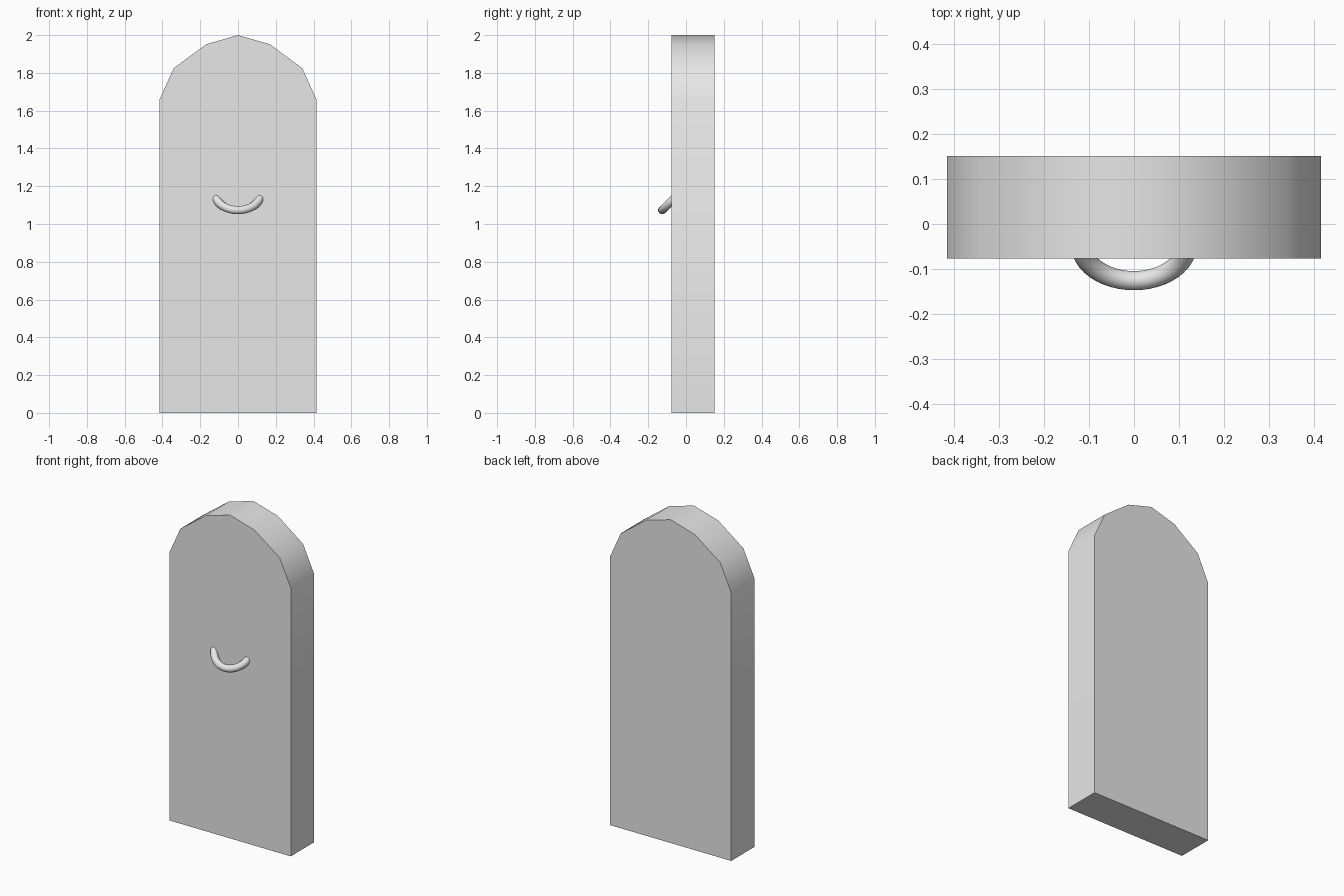
import bpy
import bmesh
from math import radians
from mathutils import Matrix

cube = bpy.data.objects.get("Cube")
if cube:
    bpy.data.objects.remove(cube, do_unlink=True)

# One plain grey for the whole model
GREY = (0.8, 0.8, 0.8, 1.0)
grey = bpy.data.materials.new("light_grey")
grey.use_nodes = True
grey.diffuse_color = GREY
grey.node_tree.nodes["Principled BSDF"].inputs["Base Color"].default_value = GREY


def finish(obj, angle):
    obj.data.materials.append(grey)
    bpy.ops.object.select_all(action="DESELECT")
    obj.select_set(True)
    bpy.context.view_layer.objects.active = obj
    bpy.ops.object.shade_smooth_by_angle(angle=radians(angle))


# Arched door slab: mirrored half outline, extruded from front to back
FRONT, BACK = -0.077, 0.151
half = [(0.415, 0), (0.415, 1.66), (0.34, 1.825), (0.168, 1.952)]
outline = half + [(0, 2)] + [(-x, z) for x, z in reversed(half)]

bm = bmesh.new()
face = bm.faces.new([bm.verts.new((x, FRONT, z)) for x, z in outline])
result = bmesh.ops.extrude_face_region(bm, geom=[face])
moved = [v for v in result["geom"] if isinstance(v, bmesh.types.BMVert)]
bmesh.ops.translate(bm, verts=moved, vec=(0, BACK - FRONT, 0))
bmesh.ops.recalc_face_normals(bm, faces=bm.faces)
mesh = bpy.data.meshes.new("door_slab")
bm.to_mesh(mesh)
bm.free()
slab = bpy.data.objects.new("door_slab", mesh)
bpy.context.collection.objects.link(slab)
finish(slab, 40)

# Ring handle, tilted so its lower half stands out of the front
bpy.ops.mesh.primitive_torus_add(
    major_radius=0.12, minor_radius=0.022,
    major_segments=48, minor_segments=12)
ring = bpy.context.object
ring.name = ring.data.name = "ring_handle"
ring.data.transform(Matrix.Translation((0, -0.041, 1.158))
                    @ Matrix.Rotation(radians(45), 4, "X"))
finish(ring, 60)
